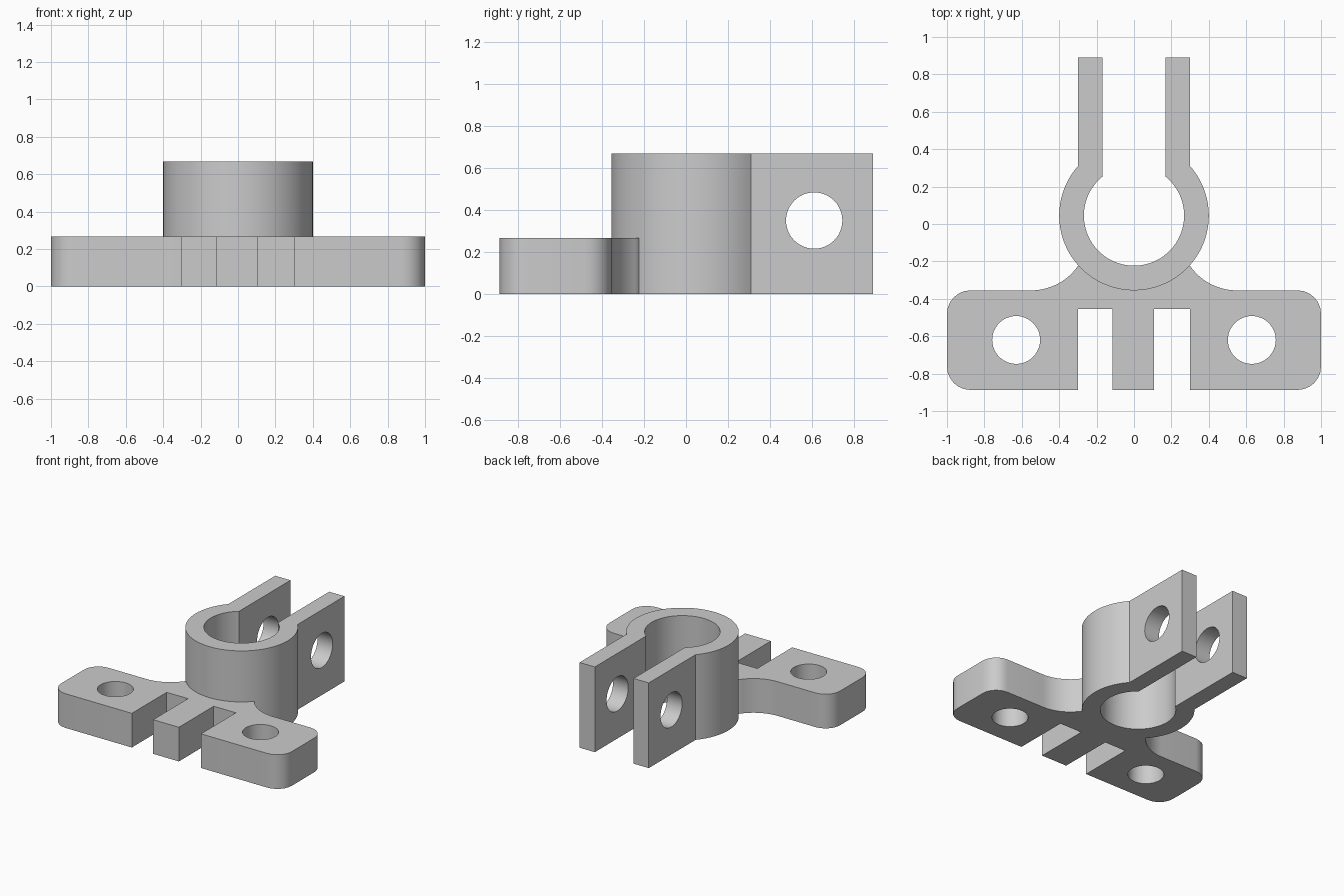
import bpy, bmesh
from math import pi, sin, cos, atan2, sqrt, radians
from mathutils import Matrix

cube = bpy.data.objects.get("Cube")
if cube:
    bpy.data.objects.remove(cube, do_unlink=True)

grey = bpy.data.materials.new("light_grey")
grey.use_nodes = True
grey.diffuse_color = (0.6, 0.6, 0.6, 1)
grey.node_tree.nodes["Principled BSDF"].inputs["Base Color"].default_value = (0.6, 0.6, 0.6, 1)

RING_Y, OUTER, INNER = 0.045, 0.4, 0.268
EAR_OUT, EAR_IN, BACK = 0.3, 0.168, 0.89
PLATE_FRONT, PLATE_BACK = -0.887, -0.355
PLATE_TOP, CLAMP_TOP = 0.268, 0.668


def arc(cx, cy, r, a0, a1, n):
    return [(cx + r * cos(a0 + (a1 - a0) * i / n),
             cy + r * sin(a0 + (a1 - a0) * i / n)) for i in range(n + 1)]


def make_object(name, bm):
    bmesh.ops.recalc_face_normals(bm, faces=bm.faces)
    mesh = bpy.data.meshes.new(name)
    bm.to_mesh(mesh)
    bm.free()
    mesh.materials.append(grey)
    obj = bpy.data.objects.new(name, mesh)
    bpy.context.collection.objects.link(obj)
    return obj


def extrude_outline(name, points, height):
    bm = bmesh.new()
    face = bm.faces.new([bm.verts.new((x, y, 0)) for x, y in points])
    top = bmesh.ops.extrude_face_region(bm, geom=[face])["geom"]
    bmesh.ops.translate(bm, vec=(0, 0, height),
                        verts=[v for v in top if isinstance(v, bmesh.types.BMVert)])
    return make_object(name, bm)


def drill(name, radius, length, matrix):
    bm = bmesh.new()
    bmesh.ops.create_cone(bm, cap_ends=True, segments=48, radius1=radius,
                          radius2=radius, depth=length, matrix=matrix)
    return make_object(name, bm)


def combine(target, other, operation):
    mod = target.modifiers.new(other.name, 'BOOLEAN')
    mod.operation, mod.object, mod.solver = operation, other, 'EXACT'
    bpy.context.view_layer.objects.active = target
    bpy.ops.object.modifier_apply(modifier=mod.name)
    bpy.data.objects.remove(other, do_unlink=True)


# Split clamp: a ring that opens into two parallel ears
outer_end = atan2(sqrt(OUTER**2 - EAR_OUT**2), EAR_OUT)
inner_end = atan2(sqrt(INNER**2 - EAR_IN**2), EAR_IN)
clamp_outline = (arc(0, RING_Y, OUTER, pi - outer_end, 2 * pi + outer_end, 64)
                 + [(EAR_OUT, BACK), (EAR_IN, BACK)]
                 + arc(0, RING_Y, INNER, 2 * pi + inner_end, pi - inner_end, 64)
                 + [(-EAR_IN, BACK), (-EAR_OUT, BACK)])
bracket = extrude_outline("clamp_bracket", clamp_outline, CLAMP_TOP)

# Mounting plate: rounded ends, concave fillets up to the ring, two front slots
c = 0.125
fillet_r, fillet_x = 0.305, 0.55
fillet_end = -pi / 2 - atan2(0.25, fillet_r - 0.13)
right_side = (arc(1 - c, PLATE_FRONT + c, c, -pi / 2, 0, 6)
              + arc(1 - c, PLATE_BACK - c, c, 0, pi / 2, 6)
              + arc(fillet_x, PLATE_BACK + fillet_r, fillet_r, -pi / 2, fillet_end, 12))
left_side = [(-x, y) for x, y in reversed(right_side)]
under_ring = arc(0, RING_Y, 0.34, radians(-45), radians(-135), 16)
slots = []
for x0, x1 in ((-0.3, -0.115), (0.108, 0.3)):
    slots += [(x0, PLATE_FRONT), (x0, -0.455), (x1, -0.455), (x1, PLATE_FRONT)]
plate = extrude_outline("mounting_plate", right_side + under_ring + left_side + slots, PLATE_TOP)

# Screw holes through the plate
for side in (-1, 1):
    hole = drill("screw_hole", 0.128, 1, Matrix.Translation((side * 0.63, -0.62, 0.13)))
    combine(plate, hole, 'DIFFERENCE')

# Clamping bolt hole across both ears
bolt = drill("bolt_hole", 0.134, 1,
             Matrix.Translation((0, 0.61, 0.35)) @ Matrix.Rotation(pi / 2, 4, 'Y'))
combine(bracket, bolt, 'DIFFERENCE')
combine(bracket, plate, 'UNION')

bpy.ops.object.select_all(action='DESELECT')
bracket.select_set(True)
bpy.context.view_layer.objects.active = bracket
bpy.ops.object.shade_smooth_by_angle(angle=radians(30))
